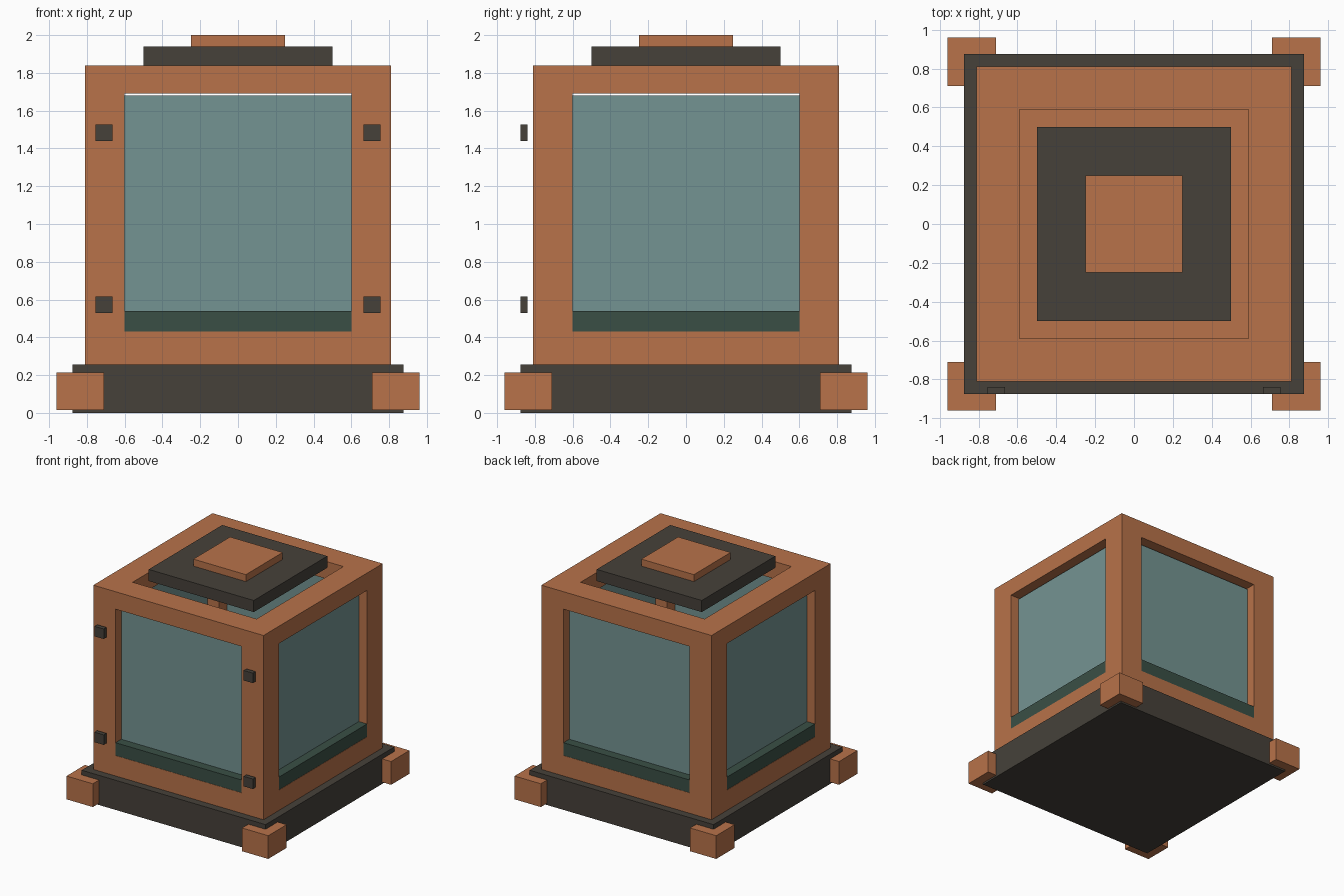
import bpy
import bmesh
import math
from mathutils import Matrix, Vector

default = bpy.data.objects.get("Cube")
if default:
    bpy.data.objects.remove(default, do_unlink=True)


def make_material(name, rgb):
    mat = bpy.data.materials.new(name)
    mat.use_nodes = True
    colour = (*rgb, 1.0)
    mat.diffuse_color = colour
    mat.node_tree.nodes["Principled BSDF"].inputs["Base Color"].default_value = colour
    return mat


copper = make_material("copper", (0.48, 0.17, 0.068))
iron = make_material("dark_iron", (0.061, 0.053, 0.042))
glass = make_material("teal_glass", (0.175, 0.296, 0.288))
green = make_material("dark_green", (0.042, 0.078, 0.06))


def boxes(name, mat, bounds, turns=1):
    """Boxes from (low, high) corners, repeated by quarter turns about z."""
    bm = bmesh.new()
    for turn in range(turns):
        spin = Matrix.Rotation(turn * math.pi / 2, 4, "Z")
        for low, high in bounds:
            low, high = Vector(low), Vector(high)
            place = Matrix.Translation((low + high) / 2) @ Matrix.Diagonal((*(high - low), 1))
            bmesh.ops.create_cube(bm, size=1, matrix=spin @ place)
    mesh = bpy.data.meshes.new(name)
    bm.to_mesh(mesh)
    bm.free()
    mesh.materials.append(mat)
    obj = bpy.data.objects.new(name, mesh)
    bpy.context.collection.objects.link(obj)
    return obj


def slab(name, mat, half, z0, z1):
    return boxes(name, mat, [((-half, -half, z0), (half, half, z1))])


OUT, IN = 0.81, 0.6           # frame half width and opening half width
SILL, HEAD, TOP = 0.43, 1.69, 1.84
BASE = 0.255

# Base with four corner feet
slab("base", iron, 0.875, 0, BASE)
boxes("feet", copper, [((0.71, 0.71, 0.015), (0.96, 0.96, 0.215))], turns=4)

# Frame: floor, corner posts and top rails around an open roof
slab("frame_floor", copper, OUT, BASE, SILL)
boxes("corner_posts", copper, [((IN, IN, SILL), (OUT, OUT, HEAD))], turns=4)
boxes("top_rails", copper, [((-OUT, -OUT, HEAD), (0.59, -0.59, TOP))], turns=4)

# Green sill strips and recessed panes in each opening
boxes("sill_strips", green, [((-IN, -0.808, SILL), (IN, -0.7, 0.54))], turns=4)
boxes("glass_panes", glass, [((-0.7, -0.73, 0.53), (0.7, -0.71, 1.68))], turns=4)

# Stepped lid and cap
slab("lid", iron, 0.5, TOP, 1.94)
slab("lid_cap", copper, 0.25, 1.94, 2.0)

# Hinge blocks on the front
boxes("hinges", iron, [((x - 0.045, -0.875, z - 0.043), (x + 0.045, -0.838, z + 0.043))
                       for x in (-0.71, 0.74 - 0.03) for z in (0.572, 1.483)])
for hinge in [bpy.data.objects["hinges"]]:
    hinge.data.update()
